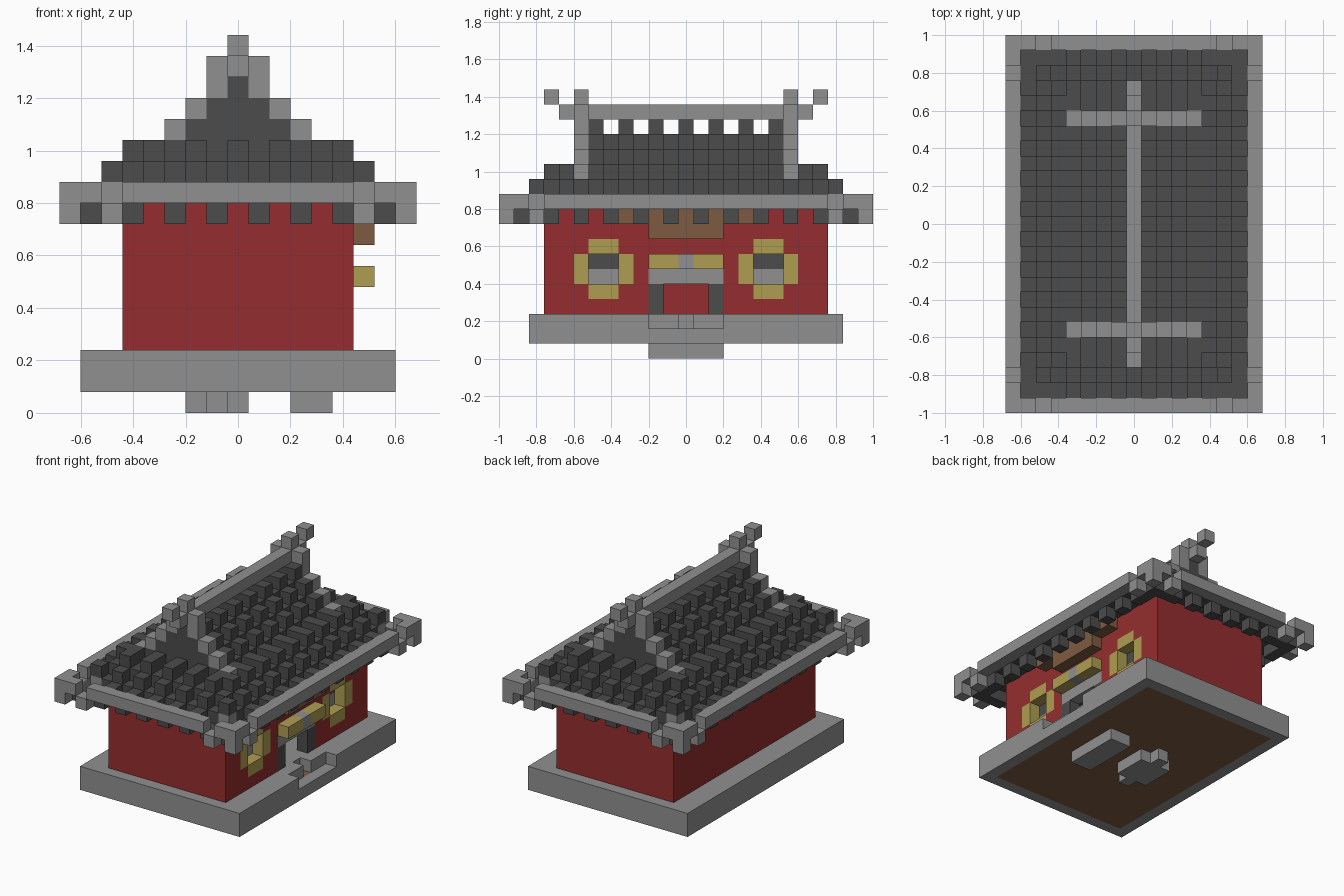
import bpy
import bmesh
from mathutils import Vector

U = 0.08  # block size

cube = bpy.data.objects.get("Cube")
if cube:
    bpy.data.objects.remove(cube, do_unlink=True)


def material(name, r, g, b):
    m = bpy.data.materials.new(name)
    m.use_nodes = True
    m.diffuse_color = (r, g, b, 1)
    m.node_tree.nodes["Principled BSDF"].inputs["Base Color"].default_value = (r, g, b, 1)
    return m


STONE = material("stone grey", 0.28, 0.28, 0.28)
TILE = material("roof tile charcoal", 0.072, 0.072, 0.072)
RED = material("wall red", 0.30, 0.027, 0.029)
GOLD = material("trim gold", 0.43, 0.34, 0.085)
WOOD = material("wood brown", 0.21, 0.105, 0.052)

AXES = [Vector(d) for d in ((1, 0, 0), (0, 1, 0), (0, 0, 1))]


def box(i0, i1, j0, j1, k0, k1):
    """Cells of an inclusive block range."""
    return {(i, j, k) for i in range(i0, i1 + 1)
            for j in range(j0, j1 + 1) for k in range(k0, k1 + 1)}


def mirror_x(cells):
    return cells | {(-i, j, k) for i, j, k in cells}


def mirror_y(cells):
    return cells | {(i, -j, k) for i, j, k in cells}


def build(name, cells, mat):
    """Skin a set of blocks, leaving out the faces between them."""
    bm = bmesh.new()
    for c in cells:
        centre = Vector((c[0], c[1], c[2] + 0.5))
        for a in range(3):
            for s in (1, -1):
                n = AXES[a] * s
                if tuple(int(p + q) for p, q in zip(c, n)) in cells:
                    continue
                u = AXES[(a + 1) % 3] * 0.5
                v = AXES[(a + 2) % 3] * 0.5 * s
                mid = centre + n * 0.5
                bm.faces.new([bm.verts.new((mid + w) * U)
                              for w in (-u - v, u - v, u + v, v - u)])
    bmesh.ops.remove_doubles(bm, verts=bm.verts, dist=U * 0.01)
    mesh = bpy.data.meshes.new(name)
    bm.to_mesh(mesh)
    bm.free()
    mesh.materials.append(mat)
    obj = bpy.data.objects.new(name, mesh)
    bpy.context.collection.objects.link(obj)
    return obj


# Plinth with a wooden underside and a notch for the entrance step
floor = box(-6, 6, -9, 9, 1, 1)
notch = box(7, 7, -2, 2, 2, 2) | box(6, 6, 0, 0, 2, 2)
build("plinth", box(-7, 7, -10, 10, 1, 2) - floor - notch, STONE)
build("floor", floor, WOOD)
build("entrance_step", box(3, 4, -2, 2, 0, 0), STONE)
build("foundation_stone", box(-2, 0, -1, 1, 0, 0) | box(-1, -1, -2, 2, 0, 0), STONE)

# Window frames: a cross of trim around a square opening
opening = mirror_y(box(5, 5, 5, 6, 5, 6))
frame = mirror_y(box(5, 5, 5, 6, 4, 7) | box(5, 5, 4, 7, 5, 6)) - opening
build("window_frames", frame, GOLD)
build("window_upper_panes", mirror_y(box(4, 4, 5, 6, 6, 6)), TILE)
build("window_sills", mirror_y(box(4, 4, 5, 6, 5, 5)), STONE)

# Doorway
posts = mirror_y(box(5, 5, 2, 2, 3, 4))
lintel = box(5, 5, -2, 2, 5, 5)
doorway = box(5, 5, -1, 1, 3, 4)
build("door_posts", posts, TILE)
build("door_lintel", lintel, STONE)
build("door_sign", mirror_y(box(6, 6, 1, 2, 6, 6)), GOLD)
build("door_sign_centre", box(6, 6, 0, 0, 6, 6), STONE)
build("door_canopy", box(6, 6, -4, 4, 9, 9) | box(6, 6, -2, 2, 8, 8), WOOD)

# Hollow walls
shell = box(-5, 5, -9, 9, 3, 9) - box(-4, 4, -8, 8, 3, 9)
build("walls", shell - opening - frame - posts - lintel - doorway, RED)

# Corrugated roof: stepped slopes, every other row of tiles one block lower
SLOPE_X = [15, 15, 14, 13, 12, 12, 11, 10]
SLOPE_Y = {8: 12, 9: 12, 10: 11, 11: 10}
hip_cells = mirror_x(mirror_y(box(6, 6, 10, 10, 10, 10)))
roof = set()
for i in range(-7, 8):
    for j in range(-11, 12):
        a, b = abs(i), abs(j)
        hx, hy = SLOPE_X[a], SLOPE_Y.get(b, 99)
        top = min(hx, hy)
        if b == 7 and a < 5:
            top = hx - 1 if a else hx
        elif hx < hy:
            top -= j % 2
        elif hy < hx:
            top -= i % 2
        elif i % 2 and j % 2:
            top -= 1
        if (a, b) in ((6, 11), (7, 10)):
            top = 9
        low = top if a == 7 or b == 11 else min(10, top)
        roof |= box(i, i, j, j, low, top)
build("roof_tiles", roof - hip_cells, TILE)
build("hip_blocks", hip_cells, STONE)

# Eaves band with dropped corners
eaves = box(-8, 8, -12, 12, 10, 10) - box(-7, 7, -11, 11, 10, 10)
gaps = mirror_x(mirror_y({(6, 12, 10), (8, 10, 10)}))
drops = mirror_x(mirror_y({(6, 12, 9), (8, 10, 9), (8, 12, 9)}))
build("eaves_band", (eaves - gaps) | drops, STONE)

# Gable trim and ridge with upturned ends
gable = {(4 - s, 7, 12 + s) for s in range(4)} | {(1, 7, 16)}
build("gable_trim", mirror_x(mirror_y(gable)), STONE)
ridge = box(0, 0, -8, 8, 16, 16) | mirror_y({(0, 7, 17), (0, 9, 17)})
build("roof_ridge", ridge, STONE)
